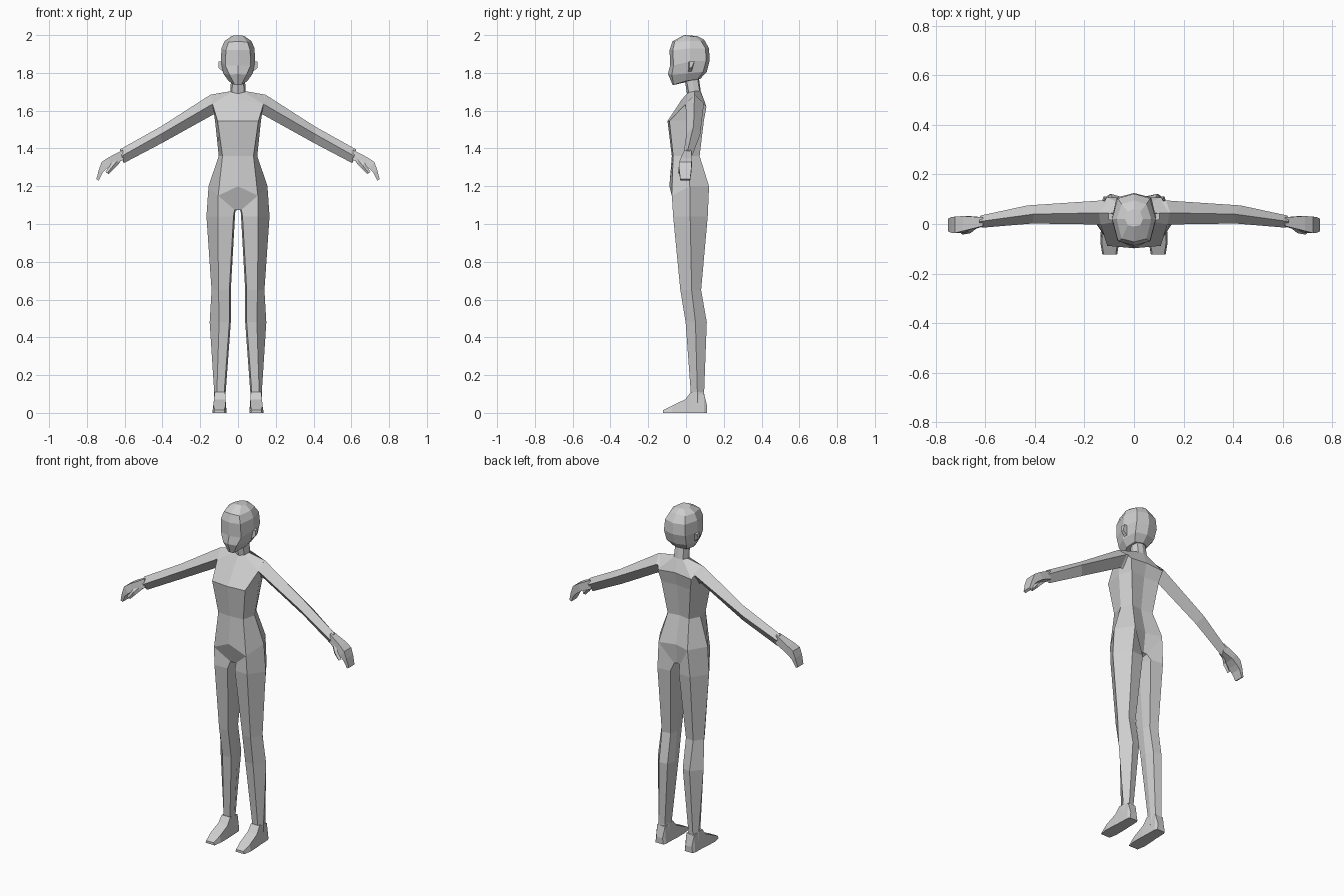
import bpy, bmesh

skin = bpy.data.materials.new("plain grey")
skin.diffuse_color = (0.62, 0.62, 0.62, 1)


def strip(faces, rings, closed=False):
    """Join neighbouring rings of points with quads."""
    n = len(rings[0])
    for a, b in zip(rings, rings[1:]):
        for i in range(n if closed else n - 1):
            j = (i + 1) % n
            faces.append([a[i], a[j], b[j], b[i]])


def loft(rings):
    """Closed tube with both ends capped."""
    faces = [list(rings[0]), list(rings[-1])]
    strip(faces, rings, True)
    return faces


def make(name, faces):
    """Build the faces plus their mirror image across x = 0."""
    bm = bmesh.new()
    for f in faces:
        bm.faces.new([bm.verts.new(p) for p in f])
        bm.faces.new([bm.verts.new((-p[0], p[1], p[2])) for p in reversed(f)])
    bmesh.ops.remove_doubles(bm, verts=bm.verts[:], dist=0.0005)
    bmesh.ops.recalc_face_normals(bm, faces=bm.faces[:])
    mesh = bpy.data.meshes.new(name)
    bm.to_mesh(mesh)
    bm.free()
    mesh.materials.append(skin)
    bpy.context.collection.objects.link(bpy.data.objects.new(name, mesh))


# Torso and neck: half rings running front centre, front, side, back, back centre
hip = [(0, -.088, 1.2), (.105, -.075, 1.15), (.156, .02, 1.2), (.095, .122, 1.2), (0, .095, 1.2)]
waist = [(0, -.075, 1.36), (.082, -.068, 1.36), (.102, .01, 1.36), (.07, .072, 1.36), (0, .06, 1.36)]
bust = [(0, -.098, 1.545), (.108, -.088, 1.545), (.122, .02, 1.55), (.095, .095, 1.55), (0, .085, 1.55)]
shoulder = [(0, -.022, 1.66), (.135, -.002, 1.635), (.142, .045, 1.685), (.11, .108, 1.62), (0, .105, 1.63)]
collar = [(0, .005, 1.69), (.032, .015, 1.697), (.04, .045, 1.703), (.03, .072, 1.703), (0, .078, 1.703)]
neck = [(0, -.008, 1.775), (.028, 0, 1.775), (.037, .03, 1.775), (.028, .06, 1.775), (0, .068, 1.775)]
body = [neck]
strip(body, [hip, waist, bust, shoulder, collar, neck])

# Pelvis: fills the gap between the legs
front_in, mid_in, back_in = (.018, -.045, 1.075), (.014, .02, 1.07), (.018, .085, 1.08)
front_mid, back_mid = (0, -.045, 1.075), (0, .08, 1.085)
body += [[hip[0], hip[1], front_in, front_mid],
         [hip[4], hip[3], back_in, back_mid],
         [front_mid, front_in, mid_in, back_in, back_mid]]


# Legs: six-sided sections from thigh to ankle
def leg_ring(z, yf, ym, yb, x_in, x_ridge, x_out):
    return [(x_ridge, yf, z), (x_out, ym, z), (x_ridge, yb, z),
            (x_in + .012, yb - .008, z), (x_in, ym, z), (x_in + .008, yf + .004, z)]


legs = [[hip[1], hip[2], hip[3], back_in, mid_in, front_in],
        leg_ring(1.04, -.068, .022, .115, .016, .107, .167),
        leg_ring(.65, -.03, .03, .08, .038, .103, .14),
        leg_ring(.48, -.002, .05, .11, .038, .1, .15),
        leg_ring(.11, .025, .06, .096, .065, .112, .126),
        leg_ring(.05, .015, .06, .1, .065, .112, .127)]
strip(body, legs, True)
body.append(legs[-1])
make("body_and_legs", body)

# Feet: sections from heel to toe
feet = [[(x0, y, 0), (x1, y, 0), (x1 - .006, y, z), (x0 + .006, y, z)]
        for y, x0, x1, z in [(.112, .07, .122, .035), (.096, .064, .128, .1),
                             (.025, .062, .13, .11), (-.003, .06, .133, .072),
                             (-.075, .06, .136, .038), (-.123, .068, .128, .014)]]
make("feet", loft(feet))

# Arms: diamond sections running top, front, bottom, back
arms = [[(.11, .045, 1.68), (.11, .005, 1.64), (.11, .045, 1.57), (.1, .09, 1.64)],
        [(.145, .045, 1.685), (.135, -.002, 1.635), (.13, .045, 1.58), (.13, .095, 1.64)],
        [(.405, .04, 1.518), (.41, .002, 1.475), (.4, .04, 1.43), (.43, .075, 1.472)],
        [(.625, .01, 1.395), (.615, -.015, 1.36), (.605, .01, 1.322), (.62, .034, 1.365)]]
make("arms", loft(arms))

# Hands: flat sections bending down to the fingertips
hands = [[(xt, y0, zt), (xt, y1, zt), (xb, y1, zb), (xb, y0, zb)]
         for xt, zt, xb, zb, y0, y1 in [(.61, 1.392, .605, 1.34, -.008, .027),
                                        (.69, 1.35, .665, 1.315, -.028, .032),
                                        (.722, 1.328, .695, 1.293, -.036, .03),
                                        (.736, 1.29, .717, 1.272, -.036, .028),
                                        (.75, 1.237, .737, 1.23, -.03, .022)]]
make("hands", loft(hands))

# Thumbs
thumbs = [[(x, y - .009, z), (x + .01, y, z + h), (x, y + .009, z), (x - .008, y, z - h)]
          for x, y, z, h in [(.63, -.004, 1.345, .016), (.66, -.028, 1.31, .014),
                             (.692, -.034, 1.27, .006)]]
make("thumbs", loft(thumbs))

# Head: half rings from chin to crown
head_rings = [
    [(0, -.07, 1.735), (.018, -.066, 1.737), (.05, 0, 1.757), (.045, .06, 1.765), (0, .075, 1.768)],
    [(0, -.096, 1.795), (.045, -.075, 1.79), (.078, 0, 1.797), (.065, .09, 1.805), (0, .11, 1.805)],
    [(0, -.084, 1.84), (.067, -.066, 1.84), (.09, .02, 1.86), (.07, .107, 1.865), (0, .125, 1.865)],
    [(0, -.087, 1.92), (.064, -.07, 1.92), (.088, .02, 1.93), (.065, .103, 1.93), (0, .122, 1.93)],
    [(0, -.072, 1.967), (.05, -.06, 1.963), (.07, .02, 1.97), (.05, .08, 1.968), (0, .095, 1.977)],
    [(0, -.01, 2.0), (.025, -.005, 1.997), (.036, .02, 1.993), (.025, .05, 1.991), (0, .06, 1.995)]]
head = [head_rings[0], head_rings[-1]]
strip(head, head_rings)
make("head", head)

# Ears
ears = [[(x, y0, z0), (x, y1, z0 + .005), (x, y1 + .012, z1), (x, y0, z1)]
        for x, y0, y1, z0, z1 in [(.07, .01, .03, 1.8, 1.86), (.102, .018, .032, 1.825, 1.86)]]
make("ears", loft(ears))
